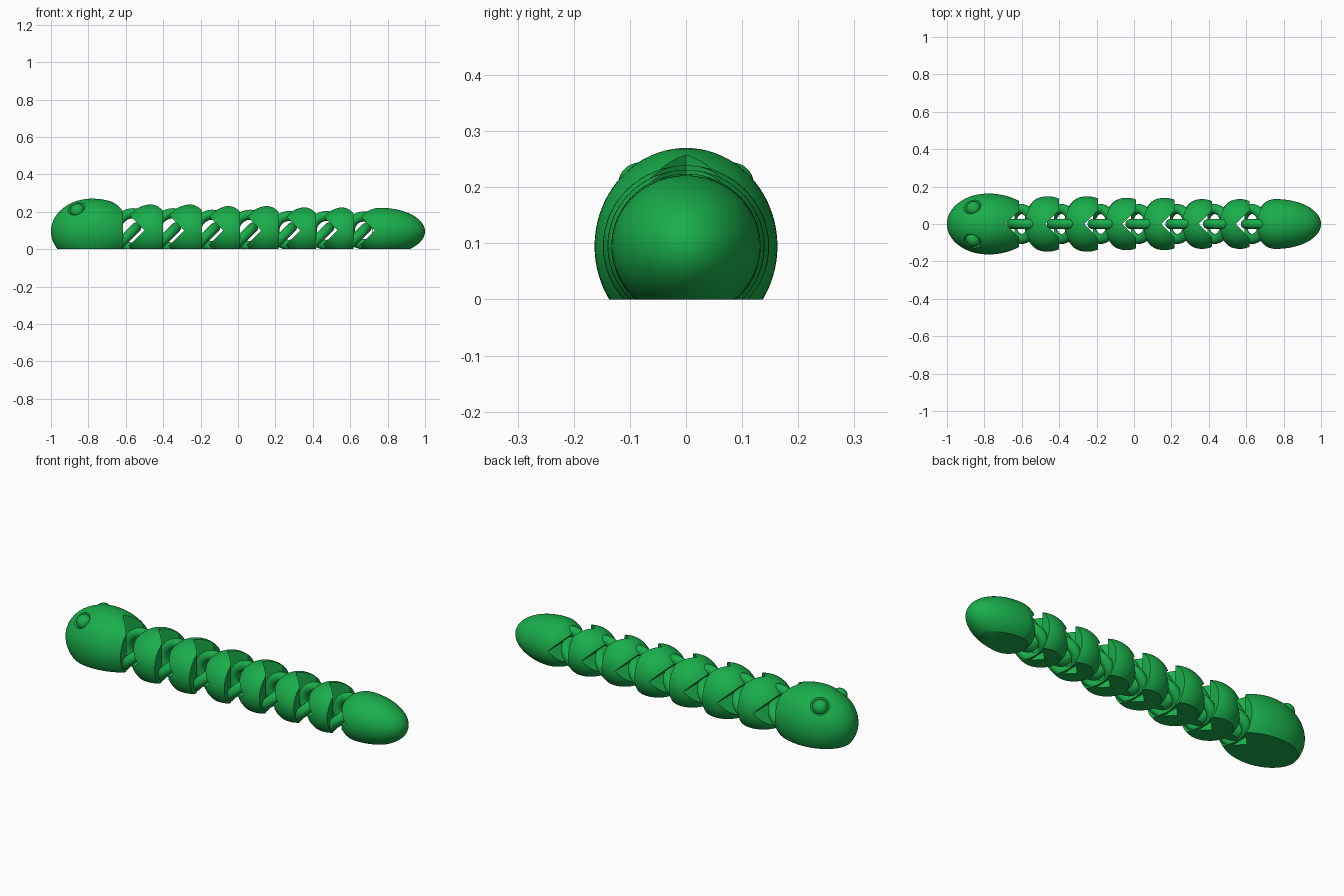
import bpy, bmesh, math
from mathutils import Vector, Matrix

if "Cube" in bpy.data.objects:
    bpy.data.objects.remove(bpy.data.objects["Cube"])

green = bpy.data.materials.new("green")
green.diffuse_color = (0.01, 0.42, 0.07, 1)
green.use_nodes = True
green.node_tree.nodes["Principled BSDF"].inputs["Base Color"].default_value = green.diffuse_color
ZC = 0.095      # height of the body axis
TUBE = 0.027    # link thickness


def cut(bm, co, no):
    """Slice a closed mesh, dropping the side the normal points to."""
    geo = bm.verts[:] + bm.edges[:] + bm.faces[:]
    r = bmesh.ops.bisect_plane(bm, geom=geo, plane_co=co, plane_no=no, clear_outer=True)
    edges = [e for e in r['geom_cut'] if isinstance(e, bmesh.types.BMEdge)]
    if edges:
        bmesh.ops.holes_fill(bm, edges=edges, sides=0)


def make(name, bm):
    bmesh.ops.recalc_face_normals(bm, faces=bm.faces[:])
    me = bpy.data.meshes.new(name)
    bm.to_mesh(me)
    bm.free()
    me.materials.append(green)
    ob = bpy.data.objects.new(name, me)
    bpy.context.collection.objects.link(ob)
    return ob


def subtract(ob, cutters):
    for c in cutters:
        m = ob.modifiers.new("cut", 'BOOLEAN')
        m.operation, m.solver, m.object = 'DIFFERENCE', 'EXACT', c
        bpy.context.view_layer.objects.active = ob
        bpy.ops.object.modifier_apply(modifier=m.name)
        bpy.data.objects.remove(c)


def smooth(ob):
    bpy.ops.object.select_all(action='DESELECT')
    ob.select_set(True)
    bpy.context.view_layer.objects.active = ob
    bpy.ops.object.shade_smooth_by_angle(angle=math.radians(30))


def ball(radius, centre):
    bm = bmesh.new()
    bmesh.ops.create_uvsphere(bm, u_segments=32, v_segments=20, radius=radius,
                              matrix=Matrix.Translation(centre))
    return bm


def wedge(apex, side, axis):
    """Right-angled V groove cutter: a long square bar turned 45 degrees."""
    bm = bmesh.new()
    bmesh.ops.create_cube(bm, size=1)
    h = 0.2
    size = [h * math.sqrt(2)] * 3
    size['XYZ'.index(axis)] = 2
    pos = Vector((apex + side * h, 0, 0.1))
    bm.transform(Matrix.Translation(pos) @ Matrix.Rotation(math.pi / 4, 4, axis)
                 @ Matrix.Diagonal((*size, 1)))
    return make("groove_cutter", bm)


def ring(R, matrix):
    bm = bmesh.new()
    n, m = 48, 16
    rows = []
    for i in range(n):
        a = 2 * math.pi * i / n
        rows.append([bm.verts.new(((R + TUBE * math.cos(b)) * math.cos(a),
                                   (R + TUBE * math.cos(b)) * math.sin(a),
                                   TUBE * math.sin(b)))
                     for b in (2 * math.pi * j / m for j in range(m))])
    for i in range(n):
        p, q = rows[i], rows[(i + 1) % n]
        for j in range(m):
            bm.faces.new((p[j], q[j], q[(j + 1) % m], p[(j + 1) % m]))
    bm.transform(matrix)
    return bm


def body(name, x, front, back, ry, rz, prev, end):
    """Flat-bottomed ellipsoid, grooved where it meets its neighbours."""
    bm = bmesh.new()
    bmesh.ops.create_uvsphere(bm, u_segments=64, v_segments=40, radius=1)
    for v in bm.verts:
        v.co = (x + v.co.x * (front if v.co.x < 0 else back), v.co.y * ry, ZC + v.co.z * rz)
    cut(bm, (0, 0, 0), (0, 0, -1))
    if end is not None:
        cut(bm, (end, 0, 0), (1, 0, 0))
    ob = make(name, bm)
    cutters = []
    if end is not None:
        cutters.append(wedge(end - 0.072, 1, 'Z'))
    if prev is not None:
        cutters.append(wedge(prev + 0.115, -1, 'Y'))
    subtract(ob, cutters)
    # upright link at the front
    if prev is not None:
        bm = ring(rz - 0.025 - TUBE, Matrix.Translation((prev + 0.055, 0, 0.1))
                  @ Matrix.Rotation(math.pi / 2, 4, 'X'))
        cut(bm, (prev + 0.105, 0, 0), (1, 0, 0))
        cut(bm, (0, 0, 0), (0, 0, -1))
        smooth(make(name + "_upright_link", bm))
    # sloping link at the back
    if end is not None:
        bm = ring(0.08, Matrix.Translation((end + 0.015, 0, 0.06))
                  @ Matrix.Rotation(-math.pi / 4, 4, 'Y'))
        cut(bm, (end - 0.025, 0, 0), (-1, 0, 0))
        cut(bm, (0, 0, 0), (0, 0, -1))
        smooth(make(name + "_sloping_link", bm))
    return ob


# head
ends = [-0.615, -0.402, -0.193, 0.01, 0.217, 0.417, 0.617]
head = body("head", -0.78, 0.22, 0.25, 0.163, 0.175, None, ends[0])

# eyes in shallow sockets
for side, label in ((-1, "near"), (1, "far")):
    d = Vector((-0.085 / 0.22, side * 0.095 / 0.163, 0)) 
    d.z = math.sqrt(1 - d.x ** 2 - d.y ** 2)
    p = Vector((-0.78 + d.x * 0.22, d.y * 0.163, ZC + d.z * 0.175))
    n = Vector((d.x / 0.22, d.y / 0.163, d.z / 0.175)).normalized()
    subtract(head, [make("socket_cutter", ball(0.07, p + n * 0.045))])
    smooth(make("eye_" + label, ball(0.04, p - n * 0.022)))
smooth(head)

# body segments
centres = [-0.462, -0.25, -0.039, 0.163, 0.364, 0.566]
widths = [0.148, 0.148, 0.14, 0.14, 0.133, 0.133]
for i, (x, r) in enumerate(zip(centres, widths)):
    smooth(body(f"segment_{i + 1}", x, r, r, r, r - 0.004, ends[i], ends[i + 1]))

# tail
smooth(body("tail", 0.76, 0.13, 0.24, 0.133, 0.126, ends[6], None))
